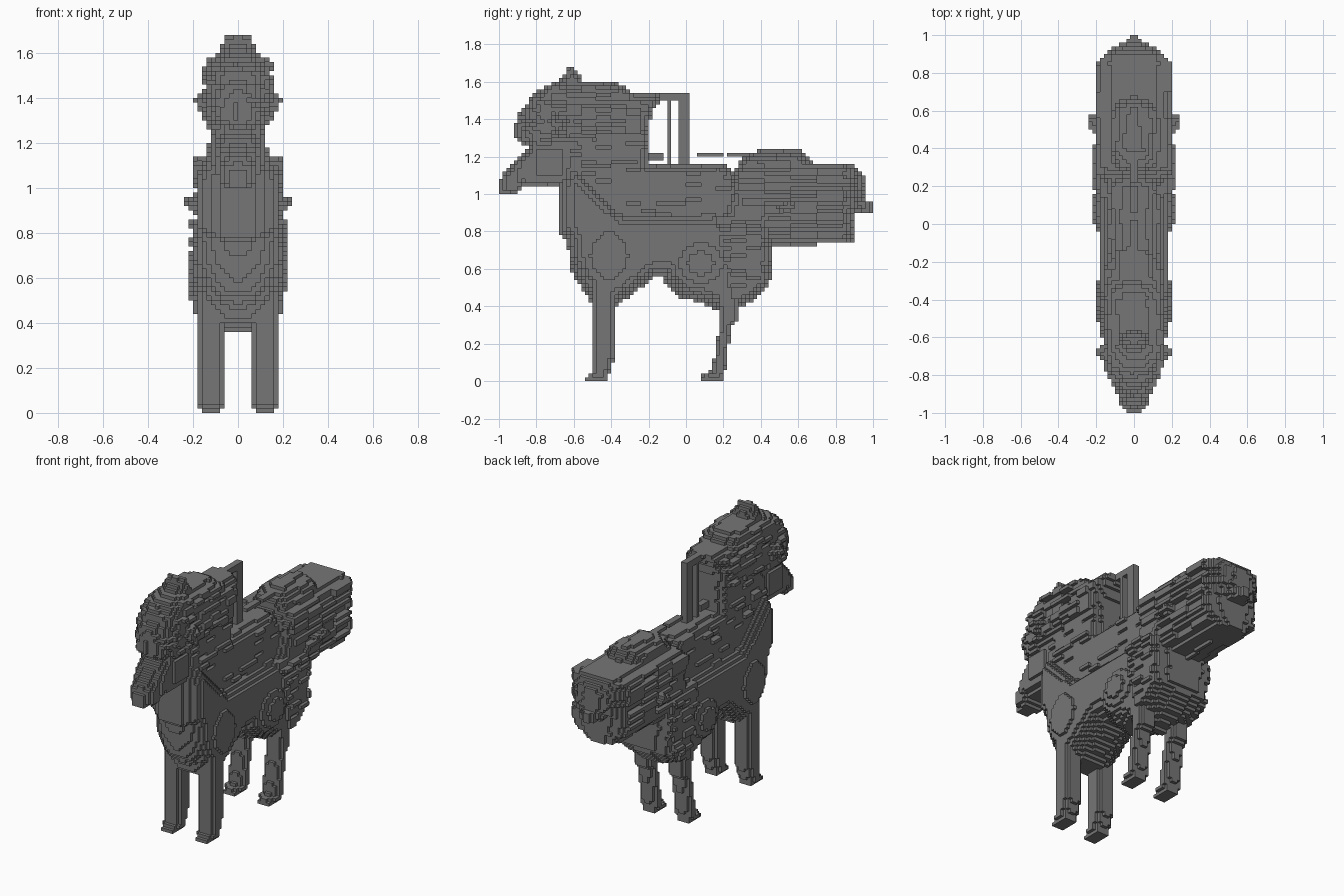
import bpy
import bmesh
import random
from math import sqrt, sin, cos, tau
from mathutils import Vector
from mathutils.geometry import intersect_point_line

random.seed(4)
UNIT = .02               # edge length of one block
HALF_X, HALF_Y, TALL = 12, 50, 84

if "Cube" in bpy.data.objects:
    bpy.data.objects.remove(bpy.data.objects["Cube"], do_unlink=True)

grey = bpy.data.materials.new("stone_grey")
grey.use_nodes = True
colour = (.18, .18, .18, 1)
grey.diffuse_color = colour
grey.node_tree.nodes["Principled BSDF"].inputs["Base Color"].default_value = colour

owner = {}               # block position -> part name


def edges_of(outline):
    return list(zip(outline, outline[1:] + outline[:1]))


def is_inside(point, outline):
    """Even-odd test of a point against a side outline."""
    inside = False
    for a, b in edges_of(outline):
        if (a.y > point.y) != (b.y > point.y):
            cross = a.x + (point.y - a.y) / (b.y - a.y) * (b.x - a.x)
            if point.x < cross:
                inside = not inside
    return inside


def edge_distance(point, outline):
    """Shortest distance from a point to the outline."""
    best = TALL
    for a, b in edges_of(outline):
        nearest, t = intersect_point_line(point, a, b)
        nearest = nearest.to_2d()
        if t < 0:
            nearest = a
        elif t > 1:
            nearest = b
        best = min(best, (point - nearest).length)
    return best


def oval(y, z, length, height, sides=12):
    """Side outline of a round muscle."""
    return [(y + length * cos(tau * n / sides), z + height * sin(tau * n / sides))
            for n in range(sides)]


def inflate(name, outline, width, rounding, centre=0, rough=0, strand=4):
    """Fill a side outline with blocks, thick in the middle and rounded at the rim.

    A centre above zero makes a mirrored pair; rough adds shaggy strands."""
    outline = [Vector(p) for p in outline]
    shag = {}
    for j in range(-HALF_Y, HALF_Y):
        for k in range(TALL):
            point = Vector(((j + .5) * UNIT, (k + .5) * UNIT))
            if not is_inside(point, outline):
                continue
            depth = min(edge_distance(point, outline) / rounding, 1)
            base = width(*point) if callable(width) else width
            base *= sqrt(1 - (1 - depth) ** 2)
            for i in range(-HALF_X, HALF_X):
                x = (i + .5) * UNIT
                lock = (j // strand, k, x > 0)
                if lock not in shag:
                    shag[lock] = random.uniform(-rough, rough)
                if abs(abs(x) - centre) < base + shag[lock]:
                    owner.setdefault((i, j, k), name)


# Head: tapered snout, shaggy hair, ears and crest
inflate("snout", [(-1, 1), (-.9, 1), (-.86, 1.04), (-.6, 1.05), (-.6, 1.3),
                  (-.8, 1.3), (-.9, 1.19), (-.96, 1.13), (-1, 1.07)],
        lambda y, z: .07 + .2 * max(0, min(y + 1, .2)), .05)
inflate("hair", [(-.8, 1.24), (-.91, 1.28), (-.91, 1.4), (-.83, 1.52),
                 (-.75, 1.58), (-.66, 1.61), (-.37, 1.6), (-.28, 1.54),
                 (-.12, 1.54), (-.17, 1.45), (-.2, 1.36), (-.2, 1.26),
                 (-.5, 1.27), (-.65, 1.25)],
        lambda y, z: min(.138, .07 + .5 * (y + .91)), .07, rough=.018)
inflate("ears", [(-.78, 1.39), (-.69, 1.3), (-.56, 1.39), (-.69, 1.46)],
        .205, .08)
inflate("crest", [(-.72, 1.56), (-.61, 1.7), (-.57, 1.64), (-.54, 1.56)], .1, .1)

# Neck and upper back, set in from the flanks
inflate("neck_and_back", [(-.68, 1.05), (-.64, 1.3), (-.3, 1.4), (-.2, 1.3),
                          (-.2, 1.16), (.2, 1.16), (.4, 1), (.4, .7),
                          (.1, .5), (-.1, .6), (-.3, .5), (-.6, .7),
                          (-.68, .8)], .12, .06, rough=.012)

# Chest and belly, with shoulder, haunch and thigh muscles swelling out of them
inflate("body", [(-.68, 1.05), (-.61, 1.2), (-.45, 1.02), (-.32, .91), (.18, .91),
                 (.25, 1.1), (.45, 1), (.45, .52), (.35, .42), (.2, .36),
                 (.1, .41), (0, .45), (-.1, .56), (-.16, .56), (-.28, .47),
                 (-.38, .39), (-.5, .39), (-.57, .57), (-.62, .63),
                 (-.64, .76), (-.68, .78)], .185, .12)
inflate("shoulders", oval(-.41, .67, .22, .25), .21, .2)
inflate("haunches", oval(.08, .63, .22, .21), .215, .18)
inflate("thighs", [(.12, .9), (.46, .9), (.46, .54), (.36, .44), (.22, .4)],
        .2, .05, rough=.016)

# Legs as mirrored pairs, with feet pointing forward
inflate("front_legs", [(-.54, 0), (-.42, 0), (-.4, .08), (-.38, .12), (-.38, .55),
                       (-.5, .55), (-.5, .06), (-.54, .02)],
        .06, .05, centre=.12)
inflate("hind_legs", [(.08, 0), (.2, 0), (.22, .1), (.24, .28), (.28, .32),
                      (.28, .55), (.16, .55), (.18, .3), (.16, .2), (.14, .06),
                      (.08, .03)], .06, .04, centre=.12)

# Bushy tail made of long strands, with a hump on top, side tufts and a tip
inflate("tail", [(.22, 1.08), (.3, 1.16), (.9, 1.16), (.96, 1.08), (.96, .97),
                 (.9, .9), (.9, .73), (.42, .73), (.3, .85)],
        lambda y, z: min(.185, 1.04 - y) - max(0, .82 - z), .04,
        rough=.02, strand=7)
inflate("tail_hump", [(.24, 1.1), (.3, 1.2), (.4, 1.24), (.62, 1.23), (.68, 1.16),
                      (.68, 1.1)], .13, .09, rough=.012)
inflate("tail_tufts", [(.46, .93), (.54, .88), (.62, .94), (.54, .98)], .24, .03)
inflate("tail_tip", [(.85, .9), (1, .9), (1, .96), (.85, .98)],
        lambda y, z: .03 + .6 * (1 - y), .03)

# Upright frame on the back and the broken cord behind it
for name, front, back, low, high in (
        ("frame_post", -.04, .02, 1.1, 1.54), ("frame_rod", -.1, -.08, 1.1, 1.52),
        ("frame_top", -.28, .02, 1.5, 1.54), ("cord_front", -.2, -.12, 1.18, 1.22),
        ("cord_middle", .06, .2, 1.2, 1.22), ("cord_back", .22, .32, 1.2, 1.22)):
    inflate(name, [(front, low), (back, low), (back, high), (front, high)],
            .02, .01)


# Each side of a block: step to the neighbour, then the corners of the shared face
SIDES = []
for axis in range(3):
    u, v = (axis + 1) % 3, (axis + 2) % 3
    for sign in (0, 1):
        step = [0, 0, 0]
        step[axis] = 1 if sign else -1
        ring = []
        for a, b in ((0, 0), (1, 0), (1, 1), (0, 1)):
            corner = [0, 0, 0]
            corner[axis], corner[u], corner[v] = sign, a, b
            ring.append(corner)
        SIDES.append((step, ring if sign else ring[::-1]))


def add(block, offset):
    return tuple(p + q for p, q in zip(block, offset))


def build(name):
    """Turn the blocks of one part into a mesh of their exposed faces."""
    bm = bmesh.new()
    corners = {}

    def vertex(key):
        if key not in corners:
            corners[key] = bm.verts.new(Vector(key) * UNIT)
        return corners[key]

    for block, part in owner.items():
        if part != name:
            continue
        for step, ring in SIDES:
            if add(block, step) not in owner:
                bm.faces.new([vertex(add(block, c)) for c in ring])
    mesh = bpy.data.meshes.new(name)
    bm.to_mesh(mesh)
    bm.free()
    mesh.materials.append(grey)
    bpy.context.collection.objects.link(bpy.data.objects.new(name, mesh))


for part_name in dict.fromkeys(owner.values()):
    build(part_name)
